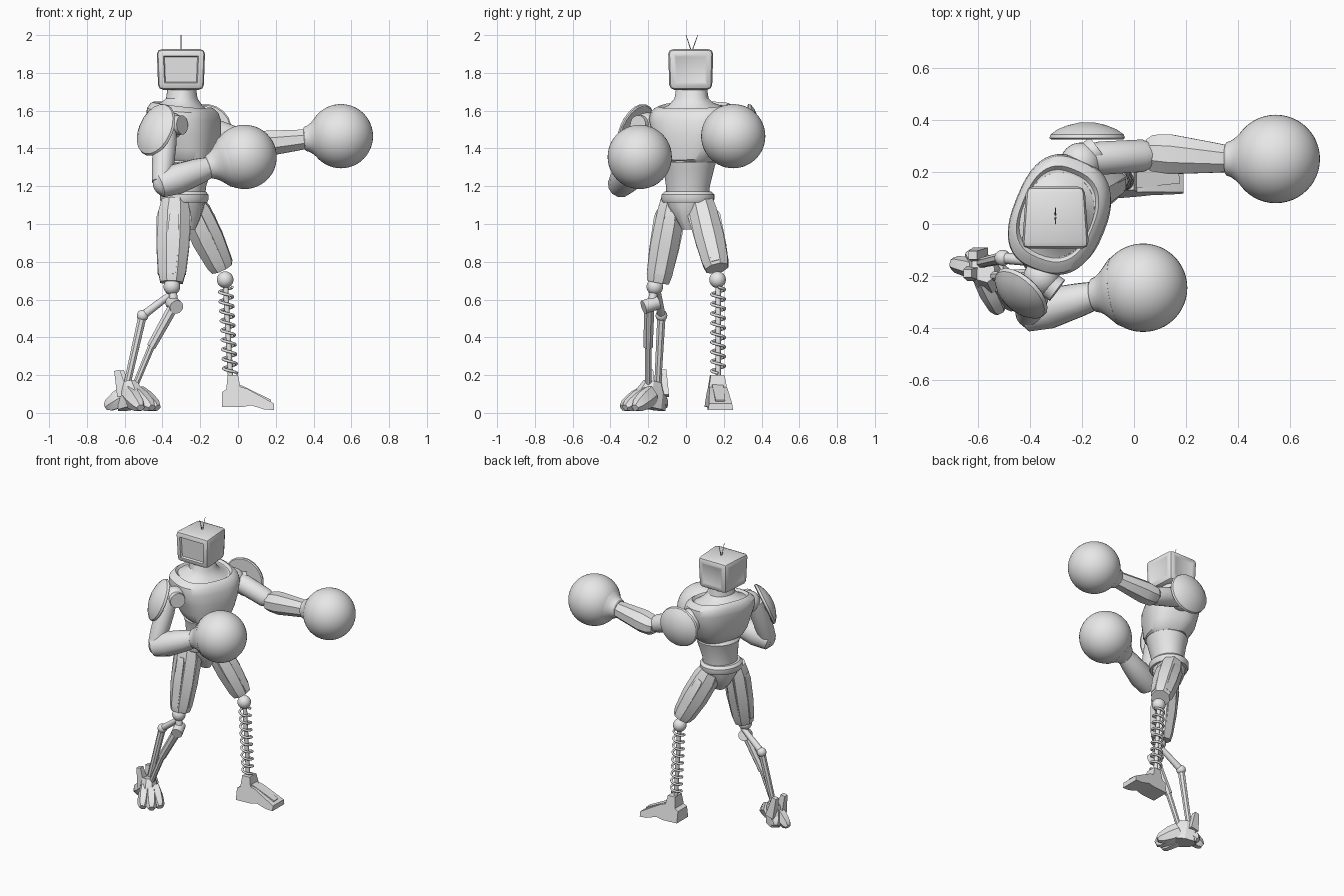
import bpy, bmesh, math
from mathutils import Vector, Matrix

old = bpy.data.objects.get("Cube")
if old:
    bpy.data.objects.remove(old, do_unlink=True)

grey = bpy.data.materials.new("plain_grey")
grey.use_nodes = True
grey.diffuse_color = (0.8, 0.8, 0.8, 1)
grey.node_tree.nodes["Principled BSDF"].inputs["Base Color"].default_value = (0.8, 0.8, 0.8, 1)


def finish(name, bm, angle=32):
    bmesh.ops.recalc_face_normals(bm, faces=bm.faces)
    mesh = bpy.data.meshes.new(name)
    bm.to_mesh(mesh)
    bm.free()
    mesh.materials.append(grey)
    obj = bpy.data.objects.new(name, mesh)
    bpy.context.collection.objects.link(obj)
    bpy.ops.object.select_all(action="DESELECT")
    obj.select_set(True)
    bpy.context.view_layer.objects.active = obj
    bpy.ops.object.shade_smooth_by_angle(angle=math.radians(angle))
    return obj


def skin(name, rings):
    """Join rings of points into one closed tube."""
    bm = bmesh.new()
    loops = [[bm.verts.new(p) for p in ring] for ring in rings]
    n = len(loops[0])
    for lo, hi in zip(loops, loops[1:]):
        for i in range(n):
            j = (i + 1) % n
            bm.faces.new((lo[i], lo[j], hi[j], hi[i]))
    bm.faces.new(loops[0])
    bm.faces.new(loops[-1])
    return finish(name, bm)


def limb(name, a, b, profile, n=24, hint=(1, 0, 0)):
    """Tube from a to b; profile rows are (fraction, radius along hint, other radius)."""
    a, b = Vector(a), Vector(b)
    axis = (b - a).normalized()
    u = Vector(hint)
    u = (u - axis * u.dot(axis)).normalized()
    v = axis.cross(u)
    grow = 1 / math.cos(math.pi / n)
    angles = [2 * math.pi * (i + 0.5) / n for i in range(n)]
    return skin(name, [[a.lerp(b, t) + grow * (u * ru * math.cos(k) + v * rv * math.sin(k))
                        for k in angles] for t, ru, rv in profile])


def rod(name, a, b, r, r2=None, n=16):
    hint = (0, 0, 1) if abs(b[2] - a[2]) < 0.1 else (1, 0, 0)
    r2 = r2 or r
    return limb(name, a, b, [(0, r, r), (1, r2, r2)], n, hint)


def ball(name, c, r, seg=32):
    bm = bmesh.new()
    bmesh.ops.create_uvsphere(bm, u_segments=seg, v_segments=seg // 2, radius=r,
                              matrix=Matrix.Translation(c))
    return finish(name, bm, 40)


YAW = math.radians(-22)


def soft(value, power):
    return math.copysign(abs(value) ** power, value)


def body(name, rows, n=44, power=1.0, back=1.0):
    """Turned upright form; rows are (z, x, y, half depth, half width, forward tilt)."""
    rings = []
    for z, x, y, d, w, tilt in rows:
        ring = []
        for i in range(n):
            k = 2 * math.pi * i / n
            c, s = soft(math.cos(k), power), soft(math.sin(k), power)
            p = Matrix.Rotation(YAW, 3, "Z") @ Vector((d * c * (back if c < 0 else 1), w * s, 0))
            ring.append((x + p.x, y + p.y, z - tilt * c))
        rings.append(ring)
    return skin(name, rings)


# Torso
body("chest", [(1.33, -.27, .02, .12, .135, .01), (1.35, -.27, .02, .145, .155, .01),
               (1.40, -.28, .03, .168, .18, .01), (1.48, -.285, .035, .182, .207, .01),
               (1.56, -.295, .038, .187, .23, .015), (1.60, -.30, .038, .178, .224, .015),
               (1.622, -.30, .04, .162, .20, .018), (1.63, -.30, .04, .15, .183, .018),
               (1.614, -.30, .04, .14, .168, .018)], power=.77, back=.9)
body("neck", [(1.59, -.30, .035, .145, .17, .018), (1.615, -.30, .035, .14, .165, .018),
              (1.635, -.30, .03, .108, .118, .01), (1.665, -.30, .03, .083, .09, 0),
              (1.73, -.30, .03, .073, .08, 0)], power=.9, back=.93)
body("abdomen", [(1.13, -.28, .01, .10, .115, 0), (1.20, -.275, .01, .105, .118, 0),
                 (1.29, -.265, .015, .125, .135, 0), (1.325, -.265, .015, .135, .145, 0),
                 (1.345, -.265, .015, .12, .13, 0)])
body("belt", [(1.115, -.285, .01, .12, .135, 0), (1.13, -.285, .01, .127, .142, 0),
              (1.155, -.285, .01, .127, .142, 0), (1.172, -.285, .01, .112, .125, 0)])
body("pelvis", [(0.97, -.27, .015, .045, .035, 0), (1.02, -.28, .015, .08, .06, 0),
                (1.09, -.285, .01, .105, .11, 0), (1.13, -.285, .01, .11, .12, 0)], 12)

# Head: tapered bevelled box with a recessed screen and shallow side panels
bm = bmesh.new()
bmesh.ops.create_cube(bm, size=1)
for v in bm.verts:
    k = 1.0 if v.co.z > 0 else 0.94
    wide = 1 - .14 * v.co.y
    v.co = Vector((v.co.x * .243 * k * wide - .302, v.co.y * .24 * k + .025,
                   v.co.z * .215 + 1.818))
bmesh.ops.bevel(bm, geom=list(bm.edges), offset=0.026, segments=2, affect="EDGES", profile=0.5)
bm.normal_update()
for f in [f for f in bm.faces if f.calc_area() > .02 and abs(f.normal.z) < .3]:
    depth = -.012 if f.normal.y < -.5 else -.003
    bmesh.ops.inset_individual(bm, faces=[f], thickness=.014, depth=0)
    bmesh.ops.inset_individual(bm, faces=[f], thickness=.008, depth=depth)
finish("head", bm)
for side, tip in (("left", .062), ("right", .0)):
    rod(side + "_antenna", (-.302, .03, 1.91), (-.302, tip, 2.0), .003, .0015, 6)


# Arms
def glove(side, c, wrist):
    c, w = Vector(c), Vector(wrist)
    ball(side + "_glove", c, .17, 48)
    limb(side + "_glove_cuff", w, c, [(0, .056, .056), (.03, .064, .064), (.12, .07, .07),
         (.22, .084, .084), (.34, .108, .108), (.44, .129, .129), (.5, .136, .136)],
         32, (0, 0, 1))


def shoulder_pad(side, c, normal, ru, rv, hint):
    c, nrm = Vector(c), Vector(normal).normalized()
    rows = [(0, .95), (.08, 1), (.3, .97), (.6, .78), (.85, .5), (1, .2)]
    limb(side + "_shoulder_pad", c, c + nrm * .065, [(t, ru * s, rv * s) for t, s in rows], 20, hint)


glove("right", (.035, -.245, 1.355), (-.16, -.275, 1.30))
ball("right_shoulder", (-.355, -.205, 1.52), .07)
rod("right_shoulder_joint", (-.37, -.20, 1.52), (-.295, -.255, 1.525), .05)
limb("right_upper_arm", (-.38, -.235, 1.52), (-.405, -.345, 1.22),
     [(0, .055, .055), (.3, .062, .062), (.75, .058, .06), (1, .05, .055)])
ball("right_elbow", (-.385, -.342, 1.215), .066)
limb("right_forearm", (-.43, -.352, 1.20), (-.14, -.272, 1.305),
     [(0, .045, .045), (.05, .066, .066), (.35, .08, .078), (.75, .068, .064), (1, .052, .052)],
     12, (0, 0, 1))
shoulder_pad("right", (-.428, -.26, 1.495), (-.6, -.65, .38), .146, .122, (0, 0, 1))

glove("left", (.545, .25, 1.465), (.35, .25, 1.45))
ball("left_shoulder", (-.205, .235, 1.515), .078)
rod("left_shoulder_joint", (-.235, .22, 1.515), (-.14, .29, 1.51), .052)
limb("left_upper_arm", (-.18, .25, 1.51), (.07, .265, 1.425),
     [(0, .055, .055), (.2, .064, .064), (.85, .06, .062), (1, .045, .045)], 24, (0, 0, 1))
ball("left_elbow", (.065, .265, 1.425), .052)
limb("left_forearm", (.045, .275, 1.415), (.37, .25, 1.45),
     [(0, .045, .05), (.08, .06, .07), (.3, .068, .076), (.8, .056, .058), (1, .05, .05)],
     8, (0, 0, 1))
shoulder_pad("left", (-.18, .325, 1.50), (0, 1, 0), .145, .135, (1, 0, 0))


# Thighs with raised plates
def thigh(side, a, b, rx, ry):
    limb(side + "_thigh", a, b, [(0, rx * .8, ry * .85), (.15, rx * .98, ry * .95),
         (.55, rx, ry), (.9, rx * .83, ry * .9), (1, rx * .7, ry * .77)], 8)
    a, b = Vector(a), Vector(b)
    for i, (dx, dy) in enumerate(((1, 0), (-1, 0), (0, 1), (0, -1))):
        shift = Vector((dx * rx * .78, dy * ry * .78, 0))
        top, low = a.lerp(b, .14) + shift, a.lerp(b, .9) + shift * .82
        limb(f"{side}_thigh_plate_{i + 1}", top, low,
             [(0, .018, .018), (.1, .027, .027), (.6, .027, .027), (1, .02, .02)], 4)


thigh("right", (-.335, -.068, 1.13), (-.352, -.148, .69), .085, .075)
thigh("left", (-.25, .08, 1.11), (-.085, .164, .765), .083, .077)
for side, c in (("right", (-.35, -.165, .668)), ("left", (-.068, .167, .705))):
    ball(side + "_knee", c, .044)

# Left shin: spring around a rod
top, low = Vector((-.066, .17, .68)), Vector((-.04, .17, .20))
rod("left_shin_rod", top, low, .014)
curve = bpy.data.curves.new("left_shin_spring", "CURVE")
curve.dimensions = "3D"
curve.bevel_depth, curve.bevel_resolution, curve.use_fill_caps = .0075, 2, True
turns, steps = 9, 20
path = curve.splines.new("POLY")
path.points.add(turns * steps)
for i, pt in enumerate(path.points):
    k = 2 * math.pi * i / steps
    p = top.lerp(low, .03 + .95 * i / (turns * steps))
    pt.co = (p.x + .035 * math.cos(k), p.y + .035 * math.sin(k), p.z, 1)
path.use_smooth = True
curve.materials.append(grey)
bpy.context.collection.objects.link(bpy.data.objects.new("left_shin_spring", curve))

# Left foot: side profile, narrower towards the top
outline = [(-.085, .03), (-.085, .11), (-.062, .125), (-.055, .2), (.0, .2), (.012, .138),
           (.045, .13), (.19, .05), (.19, .015), (.14, .018), (.07, .04), (.02, .03)]
skin("left_foot", [[(x, .168 + .08 * x + s * (.064 - .16 * (z - .03)), z) for x, z in outline]
                   for s in (-1, 1)])
limb("left_foot_ridge", (.0, .168, .138), (.17, .181, .06),
     [(0, .014, .03), (1, .01, .025)], 4, (0, 0, 1))

# Right shin: linked bars
rod("right_knee_link", (-.35, -.165, .668), (-.335, -.185, .56), .022)
rod("right_lower_joint", (-.35, -.15, .585), (-.325, -.225, .56), .036)
rod("right_crank", (-.34, -.15, .64), (-.505, -.13, .515), .017, .022)
ball("right_crank_joint", (-.505, -.13, .515), .031)
rod("right_rear_bar", (-.505, -.13, .515), (-.59, -.15, .14), .022, .018, 8)
rod("right_front_bar", (-.335, -.195, .575), (-.46, -.2, .35), .028, .024, 8)
rod("right_front_strut", (-.455, -.2, .36), (-.555, -.20, .12), .018, .016, 8)

# Right foot: long narrow hub, front toes and heel spurs
ACROSS = (.82, .57, 0)
limb("right_ankle", (-.565, -.195, .025), (-.58, -.175, .165),
     [(0, .058, .09), (.6, .056, .085), (1, .04, .05)], 8, ACROSS)


def toe(name, root, tip, width):
    limb(name, root, tip, [(0, .05, width * .9), (.4, .048, width), (.85, .032, width * .85),
         (1, .016, width * .55)], 6, (0, 0, 1))


toes = (((-.53, -.18), (-.425, -.27)), ((-.545, -.205), (-.455, -.322)),
        ((-.58, -.215), (-.515, -.338)))
for i, (root, tip) in enumerate(toes):
    toe(f"right_toe_{i + 1}", (*root, .095), (*tip, .028), .036)
for i, tip in enumerate(((-.70, -.15), (-.63, -.11))):
    toe(f"right_heel_{i + 1}", (-.585, -.18, .10), (*tip, .03), .034)
for i, (x, y) in enumerate(((-.64, -.19), (-.62, -.12))):
    rod(f"right_ankle_fin_{i + 1}", (x + .03, y, .09), (x, y, .225), .03, .016, 4)
